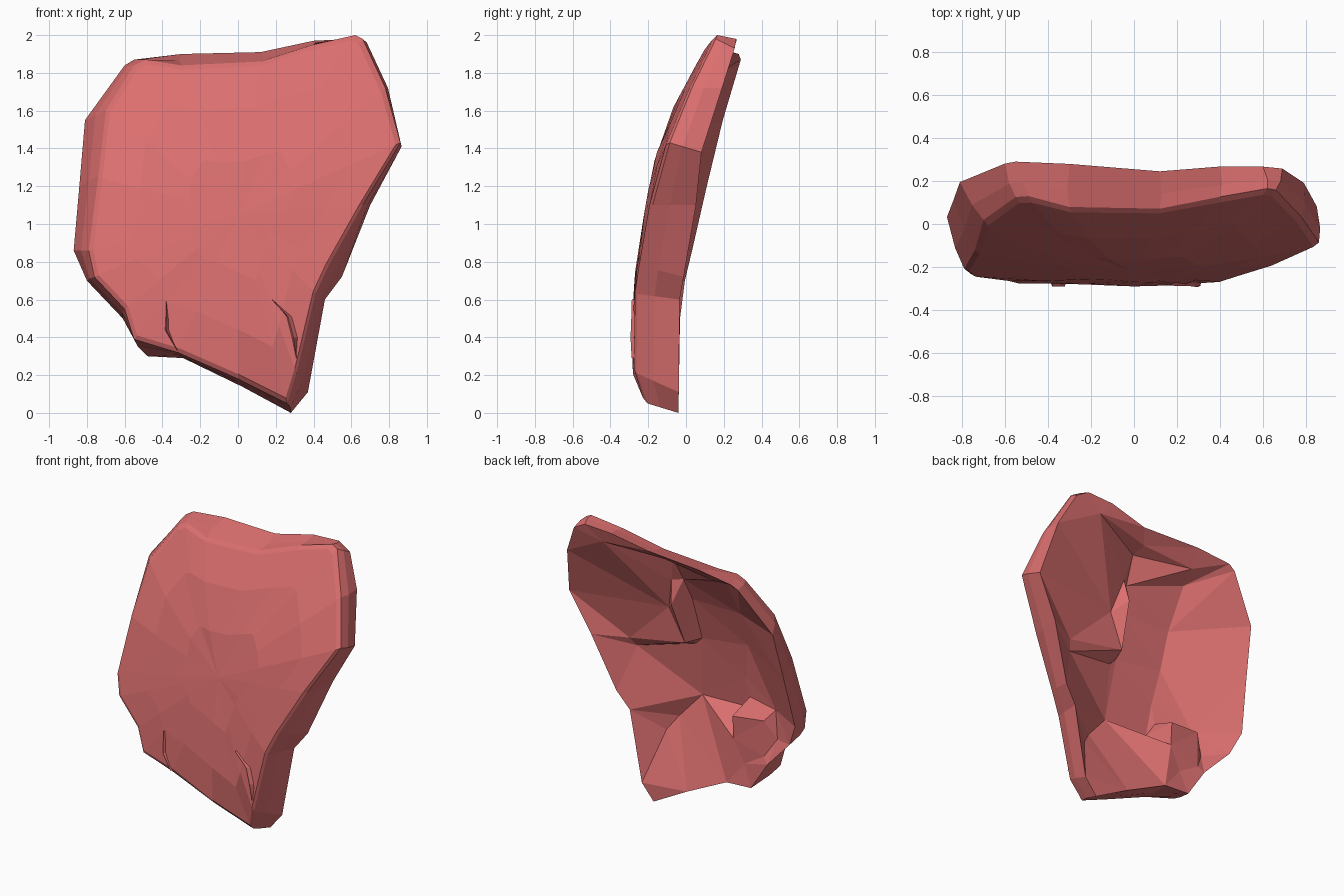
import bpy, bmesh, random
from mathutils import Vector
from mathutils.geometry import delaunay_2d_cdt

random.seed(4)
if "Cube" in bpy.data.objects:
    bpy.data.objects.remove(bpy.data.objects["Cube"])

# Single stone colour
stone = bpy.data.materials.new("dusty red stone")
stone.use_nodes = True
stone.diffuse_color = (0.72, 0.16, 0.16, 1)
stone.node_tree.nodes["Principled BSDF"].inputs["Base Color"].default_value = stone.diffuse_color


def curve(table, z):
    """Piecewise linear depth at height z."""
    for (low, start), (high, end) in zip(table, table[1:]):
        if z <= high:
            return start + (end - start) * (z - low) / (high - low)
    return table[-1][1]


FRONT = [(0, -.2), (.2, -.28), (.4, -.29), (.7, -.275), (1.2, -.2),
         (1.46, -.135), (1.65, -.055), (1.9, .08), (2, .13)]
BACK = [(0, -.04), (.6, -.03), (.85, .03), (1.2, .11), (1.5, .18), (1.87, .29), (2, .29)]


def front_point(x, z, offset=0.0):
    """Front surface: leans back with height and curls at both sides."""
    curl = .06 if x > 0 else .05 + .2 * max(0, z - 1)
    return Vector((x, curve(FRONT, z) + curl * x * x + offset, z))


def back_point(x, z):
    """Back rim: falls away on the left edge and dips along the top."""
    y = curve(BACK, z) - .28 * max(x - .35, 0) ** 2
    if z > 1.7:
        y -= .045 * max(0, 1 - abs(x - .12) / .55)
    return Vector((x, y, z))


def shrink(x, z, scale):
    """Move an outline point toward the middle of the slab."""
    return x * scale, 1.05 + (z - 1.05) * scale


def finish(name, bm):
    bmesh.ops.recalc_face_normals(bm, faces=bm.faces)
    mesh = bpy.data.meshes.new(name)
    bm.to_mesh(mesh)
    bm.free()
    mesh.materials.append(stone)
    obj = bpy.data.objects.new(name, mesh)
    bpy.context.collection.objects.link(obj)


# Outline in hundredths: front edge x, z then back edge x, z
OUTLINE = [
    (62, 200, 60, 198), (66, 198, 69, 193), (78, 172, 79, 172), (86, 143, 85, 138),
    (66, 110, 70, 110), (48, 78, 55, 72), (41, 63, 46, 60), (31, 21, 37, 11),
    (26, 5, 28, 0), (0, 18, 2, 14), (-32, 32, -29, 29), (-55, 39, -48, 30),
    (-60, 55, -61, 50), (-76, 72, -80, 70), (-79, 86, -87, 86), (-74, 125, -84, 120),
    (-70, 160, -81, 155), (-55, 184, -60, 184), (-49, 187, -55, 187),
    (-30, 184, -30, 190), (12, 186, 12, 191), (40, 195, 40, 197)]
outline = [[value / 100 for value in row] for row in OUTLINE]

# Crease lines of the hollow back in hundredths: x, z, depth
CREASES = {
    "thin panel": [(6, 181, 6), (4, 163, -3), (2, 147, -10), (0, 117, -18), (4, 74, -24),
                   (-30, 75, -24), (-32, 97, -21), (-36, 122, -17), (-36, 147, -9),
                   (-36, 174, 6)],
    "top ledge": [(48, 188, 24), (5, 184, 16), (-33, 180, 18)],
    "upper mass": [(10, 163, 2), (8, 147, 5), (5, 117, -6), (48, 109, -6)],
    "upper valley": [(16, 140, -4)],
    "wedge foot": [(5, 112, -18), (45, 103, -10)],
    "lower valley": [(20, 56, -21), (27, 46, -17)],
    "lower chunk": [(-34, 61, -4), (-34, 77, -3), (-57, 79, -5), (-57, 54, -5),
                    (-42, 45, -5)],
    "chunk foot": [(-35, 84, -21), (-60, 84, -14), (-64, 66, -10)],
}


# Hollow back: creases joined to the rim by flat facets
def hollow(bm, rim):
    verts = list(rim)
    edges = [(i, (i + 1) % len(rim)) for i in range(len(rim))]
    for line in CREASES.values():
        start = len(verts)
        for x, z, y in line:
            verts.append(bm.verts.new((x / 100, y / 100, z / 100)))
        edges += [(i, i + 1) for i in range(start, len(verts) - 1)]
    flat = [Vector((v.co.x, v.co.z)) for v in verts]
    result = delaunay_2d_cdt(flat, edges, [], 1, .0001)
    faces, origins = result[2], result[3]
    for face in faces:
        bm.faces.new([verts[origins[i][0]] for i in face])


# Slab: front rings, side wall, back rim and hollow
def slab():
    bm = bmesh.new()
    rings = []

    def ring(points):
        rings.append([bm.verts.new(p) for p in points])

    for scale in (.35, .7, .97):
        ring(front_point(*shrink(x, z, scale), random.uniform(-.003, .004))
             for x, z, _, _ in outline)
    ring(front_point(x, z, .012) for x, z, _, _ in outline)
    ring(front_point(x, z, .012).lerp(back_point(u, w), .4) +
         Vector((.01 if x > 0 else -.01, 0, 0)) for x, z, u, w in outline)
    ring(back_point(u, w) for _, _, u, w in outline)

    count = len(outline)
    hub = bm.verts.new(front_point(0, 1.05))
    for i in range(count):
        j = (i + 1) % count
        bm.faces.new((rings[0][i], rings[0][j], hub))
        for inner, outer in zip(rings, rings[1:]):
            bm.faces.new((inner[i], inner[j], outer[j], outer[i]))
    hollow(bm, rings[-1])
    finish("stone_slab", bm)


# Thin raised sliver along a front crack
def crack(name, path, width):
    bm = bmesh.new()
    rows = []
    for i, (x, z) in enumerate(path):
        half = width if 0 < i < len(path) - 1 else .002
        rows.append([bm.verts.new(front_point(x + dx, z, dy))
                     for dx, dy in ((-half, .01), (-half * .4, -.009), (half, .01))])
    for a, b in zip(rows, rows[1:]):
        for i in range(3):
            j = (i + 1) % 3
            bm.faces.new((a[i], a[j], b[j], b[i]))
    bm.faces.new(rows[0])
    bm.faces.new(rows[-1])
    finish(name, bm)


slab()
crack("left_crack", [(-.38, .59), (-.375, .44), (-.32, .33)], .014)
crack("right_crack", [(.18, .6), (.27, .51), (.3, .4), (.31, .29)], .014)
